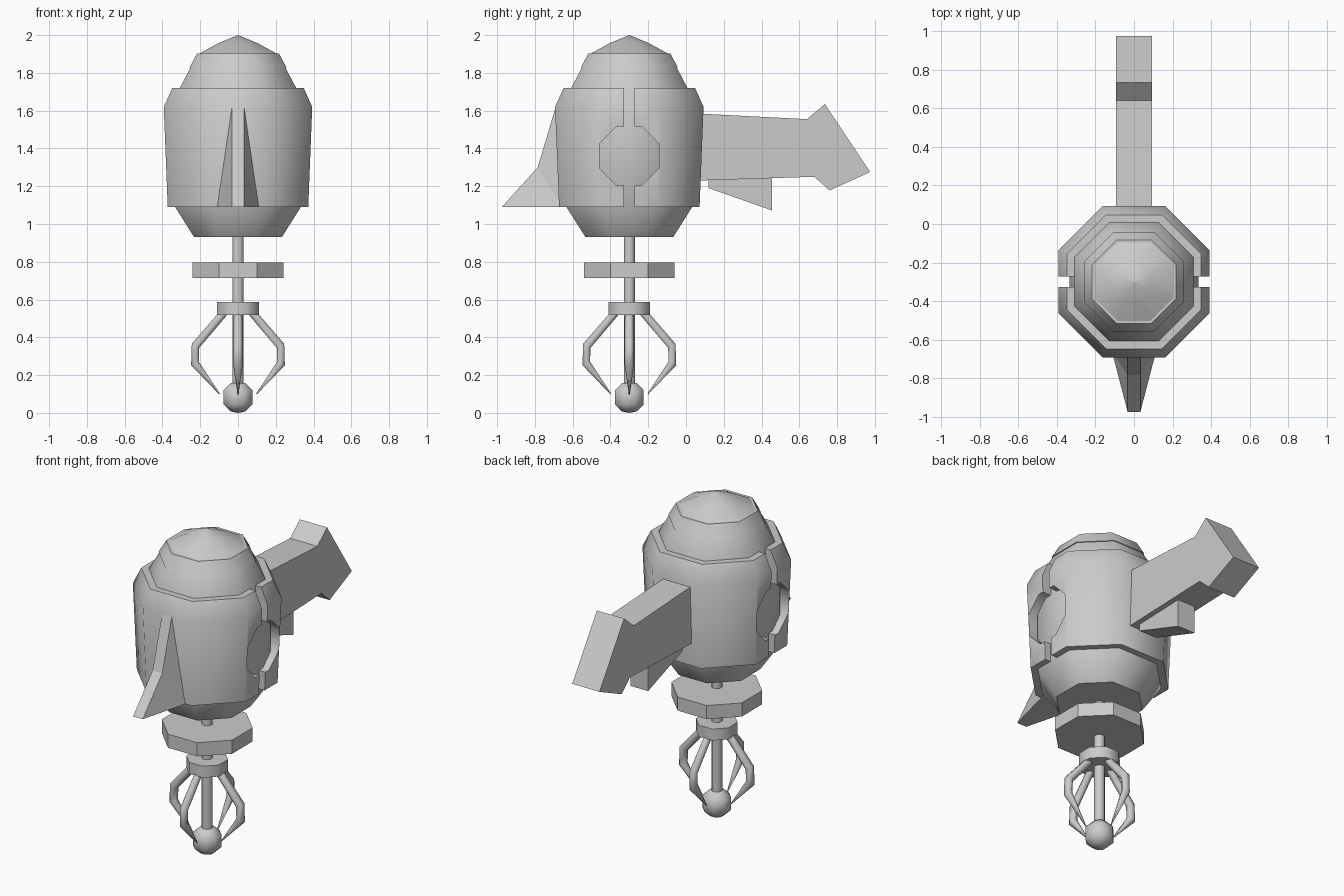
import bpy, bmesh, math
from mathutils import Vector

if "Cube" in bpy.data.objects:
    bpy.data.objects.remove(bpy.data.objects["Cube"], do_unlink=True)

AXIS_Y = -0.30
grey = bpy.data.materials.new("plain grey")
grey.use_nodes = True
grey.diffuse_color = (0.6, 0.6, 0.6, 1)
grey.node_tree.nodes["Principled BSDF"].inputs["Base Color"].default_value = (0.6, 0.6, 0.6, 1)


def finish(name, bm, smooth=None):
    """Turn a bmesh into a named grey object."""
    bmesh.ops.recalc_face_normals(bm, faces=bm.faces)
    mesh = bpy.data.meshes.new(name)
    bm.to_mesh(mesh)
    bm.free()
    ob = bpy.data.objects.new(name, mesh)
    bpy.context.collection.objects.link(ob)
    mesh.materials.append(grey)
    if smooth:
        shade(ob, smooth)
    return ob


def shade(ob, angle):
    bpy.ops.object.select_all(action='DESELECT')
    ob.select_set(True)
    bpy.context.view_layer.objects.active = ob
    bpy.ops.object.shade_smooth_by_angle(angle=math.radians(angle))


def loft(bm, rings):
    """Skin rings of points and close both ends."""
    rings = [[bm.verts.new(p) for p in ring] for ring in rings]
    n = len(rings[0])
    for a, b in zip(rings, rings[1:]):
        for i in range(n):
            bm.faces.new((a[i], a[(i + 1) % n], b[(i + 1) % n], b[i]))
    bm.faces.new(rings[0])
    bm.faces.new(rings[-1])
    bmesh.ops.remove_doubles(bm, verts=bm.verts, dist=0.0005)


def lathe(name, profile, smooth=50, sides=8):
    """Octagonal turned part; profile is (half width across flats, z)."""
    bm = bmesh.new()
    rings = []
    for r, z in profile:
        r = max(r, 0.001) / math.cos(math.pi / sides)
        angles = [(i + 0.5) * math.tau / sides for i in range(sides)]
        rings.append([(r * math.cos(a), AXIS_Y + r * math.sin(a), z) for a in angles])
    loft(bm, rings)
    return finish(name, bm, smooth)


def slab(name, outline, x0, x1):
    """Extrude a (y, z) outline along x."""
    bm = bmesh.new()
    loft(bm, [[(x, y, z) for y, z in outline] for x in (x0, x1)])
    return finish(name, bm)


# Body core, outer shell and cap
lathe("body_core", [(0.232, 0.93), (0.333, 1.09), (0.335, 1.5), (0.308, 1.72), (0.25, 1.83)])
shell = lathe("outer_shell", [(0.372, 1.09), (0.393, 1.62), (0.348, 1.72)], smooth=None)
lathe("cap_band", [(0.257, 1.828), (0.217, 1.903)])
lathe("cap_dome", [(0.203, 1.895), (0.203, 1.903), (0.105, 1.957), (0.0, 2.0)])

# Octagonal window and vertical slots cut into both sides of the shell
hole = [(AXIS_Y + 0.17 * math.cos((i + 0.5) * math.pi / 4),
         1.36 + 0.17 * math.sin((i + 0.5) * math.pi / 4)) for i in range(8)]
slot = [(AXIS_Y + dy, z) for dy, z in ((-0.028, 1), (0.028, 1), (0.028, 1.8), (-0.028, 1.8))]
for side in (-1, 1):
    for label, outline in (("window", hole), ("slot", slot)):
        cutter = slab(label + "_cutter", outline, side * 0.29, side * 0.5)
        cutter.hide_render = True
        mod = shell.modifiers.new(label, 'BOOLEAN')
        mod.operation = 'DIFFERENCE'
        mod.solver = 'EXACT'
        mod.object = cutter
        bpy.ops.object.select_all(action='DESELECT')
        shell.select_set(True)
        bpy.context.view_layer.objects.active = shell
        bpy.ops.object.modifier_apply(modifier=mod.name)
        bpy.data.objects.remove(cutter, do_unlink=True)
shade(shell, 50)

# Shaft, disc, collar and ball
lathe("shaft", [(0.029, 0.1), (0.029, 0.95)])
lathe("disc", [(0.24, 0.713), (0.24, 0.797)], smooth=30)
lathe("collar", [(0.11, 0.517), (0.11, 0.588)])
lathe("ball", [(0, 0), (0.04, 0.008), (0.076, 0.045), (0.076, 0.12), (0.04, 0.157), (0, 0.165)], smooth=65)

# Four tapering claw fingers
finger = [(0.075, 0.53, 0.024), (0.225, 0.355, 0.026), (0.228, 0.262, 0.026), (0.098, 0.1, 0.003)]
for k in range(4):
    out = Vector((math.cos(k * math.pi / 2), math.sin(k * math.pi / 2), 0))
    across = Vector((-out.y, out.x, 0))
    path = [out * r + Vector((0, AXIS_Y, z)) for r, z, w in finger]
    bm = bmesh.new()
    rings = []
    for i, p in enumerate(path):
        along = (path[min(i + 1, 3)] - path[max(i - 1, 0)]).normalized()
        normal = along.cross(across)
        w = finger[i][2]
        rings.append([p + w * (across * math.cos(a) + normal * math.sin(a))
                      for a in (j * math.tau / 6 for j in range(6))])
    loft(bm, rings)
    finish("claw_finger_%d" % (k + 1), bm, 62)

# Front fin: narrow ridge with flared foot
bm = bmesh.new()
ridge = [(-0.69, 1.62), (-0.785, 1.3), (-0.975, 1.09)]
left, right = [[bm.verts.new((s * x, y, z)) for x, y, z in
                [(0.033, y, z) for y, z in ridge] + [(0.115, -0.66, 1.09), (0.033, -0.66, 1.62)]]
               for s in (1, -1)]
for a in (left, right):
    for tri in ((0, 1, 3), (1, 2, 3), (0, 3, 4)):
        bm.faces.new([a[i] for i in tri])
for i in range(5):
    j = (i + 1) % 5
    bm.faces.new((left[i], left[j], right[j], right[i]))
finish("front_fin", bm)

# Rear arm with angled head, and the wedge beneath it
slab("rear_arm", [(0.0, 1.588), (0.64, 1.555), (0.735, 1.635), (0.975, 1.275),
                  (0.76, 1.178), (0.68, 1.25), (0.0, 1.228)], -0.093, 0.093)
slab("arm_wedge", [(0.12, 1.25), (0.12, 1.19), (0.455, 1.072), (0.455, 1.25)], -0.06, 0.06)
